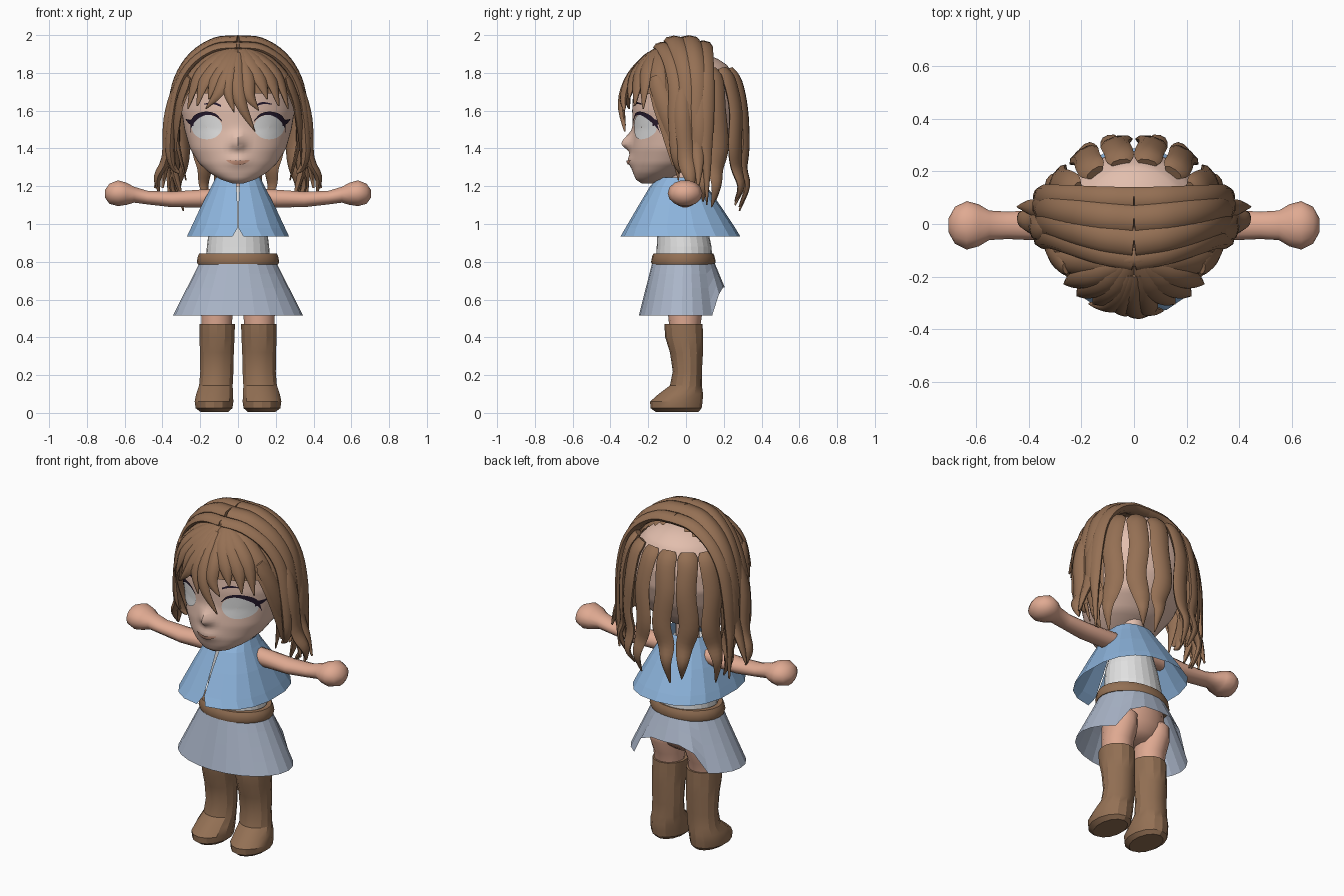
import bpy, bmesh, math
from mathutils import Vector as V

if "Cube" in bpy.data.objects:
    bpy.data.objects.remove(bpy.data.objects["Cube"])

def mat(name, rgb):
    m = bpy.data.materials.new(name)
    m.diffuse_color = [((c / 255 + .055) / 1.055) ** 2.4 for c in rgb] + [1]
    m.use_nodes = True
    m.node_tree.nodes["Principled BSDF"].inputs["Base Color"].default_value = m.diffuse_color
    return m

HAIR = mat("hair brown", (149, 112, 84))
BOOT = mat("leather brown", (147, 112, 84))
FACE = mat("pale skin", (226, 190, 173))
SKIN = mat("skin", (224, 170, 146))
BLUE = mat("cape blue", (141, 180, 220))
GREY = mat("skirt grey blue", (170, 181, 200))
WHITE = mat("white", (226, 226, 226))
DARK = mat("lash dark", (38, 26, 46))
LIP = mat("lip", (205, 152, 128))

def build(name, grids, material, angle=0, keep=None):
    """Join grids of points (rows, closed, capped) into one object."""
    bm = bmesh.new()
    for rows, closed, cap in grids:
        vs = [[bm.verts.new(p) for p in r] for r in rows]
        n = len(vs[0])
        for a, b in zip(vs, vs[1:]):
            for i in range(n if closed else n - 1):
                j = (i + 1) % n
                bm.faces.new((a[i], a[j], b[j], b[i]))
        if cap:
            bm.faces.new(vs[0])
            bm.faces.new(vs[-1])
    if keep:
        bad = [f for f in bm.faces if not keep(f.calc_center_median())]
        bmesh.ops.delete(bm, geom=bad, context='FACES')
    bmesh.ops.recalc_face_normals(bm, faces=bm.faces)
    me = bpy.data.meshes.new(name)
    bm.to_mesh(me)
    bm.free()
    me.materials.append(material)
    if angle:
        for p in me.polygons:
            p.use_smooth = True
        me.set_sharp_from_angle(angle=math.radians(angle))
    ob = bpy.data.objects.new(name, me)
    bpy.context.collection.objects.link(ob)
    return ob

def ring(z, cx, rx, yf, yb, n):
    cy, ry = (yf + yb) / 2, (yb - yf) / 2
    return [(cx + rx * math.sin(t), cy - ry * math.cos(t), z)
            for t in (2 * math.pi * i / n for i in range(n))]

def catmull(pts, k=4):
    pts = [V(p) for p in pts]
    q = [2 * pts[0] - pts[1]] + pts + [2 * pts[-1] - pts[-2]]
    out = []
    for a, b, c, d in zip(q, q[1:], q[2:], q[3:]):
        for i in range(k):
            t = i / k
            out.append(.5 * (2 * b + (c - a) * t + (2 * a - 5 * b + 4 * c - d) * t * t
                             + (3 * b - a - 3 * c + d) * t ** 3))
    return out + [pts[-1]]

def strand(pts, width, thick, start=.55, yk=1, n=8):
    """Flattened, tapering lock of hair along a path."""
    path = catmull(pts)
    rows, m = [], len(path) - 1
    for i, p in enumerate(path):
        t = i / m
        tan = (path[min(i + 1, m)] - path[max(i - 1, 0)]).normalized()
        out = V((p.x, p.y * yk, p.z - min(p.z, 1.55)))
        side = tan.cross(out).normalized()
        nor = side.cross(tan)
        f = min(1, start + 5 * t) * (1 if t < .55 else 1 - .93 * ((t - .55) / .45) ** 1.4)
        rows.append([p + side * (width / 2 * f * math.cos(a)) + nor * (thick / 2 * f ** .6 * math.sin(a))
                     for a in (2 * math.pi * j / n for j in range(n))])
    return rows, True, True

# Head: half-width, front and back depth by height, with nose and lip bumps
PROFILE = [(1.215, .03, -.235, -.17), (1.235, .09, -.265, -.1), (1.27, .15, -.28, -.02),
           (1.32, .205, -.288, .09), (1.4, .255, -.29, .19), (1.5, .283, -.28, .245),
           (1.6, .30, -.285, .275), (1.7, .29, -.28, .275), (1.78, .255, -.235, .255),
           (1.84, .2, -.17, .22), (1.88, .13, -.1, .16), (1.9, .05, -.03, .09)]

def section(z):
    z = max(PROFILE[0][0], min(PROFILE[-1][0], z))
    for a, b in zip(PROFILE, PROFILE[1:]):
        if z <= b[0]:
            t = (z - a[0]) / (b[0] - a[0])
            return [a[i] + (b[i] - a[i]) * t for i in (1, 2, 3)]

def bump(x, z):
    sz = .055 if z > 1.425 else .032
    return (.055 * math.exp(-(x / .032) ** 2 - ((z - 1.425) / sz) ** 2)
            + .02 * math.exp(-(x / .06) ** 2 - ((z - 1.335) / .035) ** 2))

def face_y(x, z):
    rx, yf, yb = section(z)
    mid = (yf + yb) / 2
    return mid - (mid - yf) * math.sqrt(max(.01, 1 - (x / rx) ** 2)) - bump(x, z)

heights = [1.215, 1.225] + [1.235 + .0145 * i for i in range(46)] + [1.9]
rows = []
for z in heights:
    rx, yf, yb = section(z)
    rows.append([(x, y - (bump(x, z) if y < (yf + yb) / 2 else 0), z)
                 for x, y, z in ring(z, 0, rx, yf, yb, 56)])
build("head", [(rows, True, True)], FACE, 60)
build("neck", [([ring(z, 0, .065, -.08, .05, 12) for z in (1.1, 1.32)], True, True)], FACE, 40)

# Face details laid on the surface
def stripe(pts, d=.007):
    """pts: (x, z, half height) along a painted line."""
    cols = [[(x, face_y(x, z + k * h) - d, z + k * h) for k in (-1, 0, 1)] for x, z, h in catmull(pts)]
    return cols, False, False

def disc(cx, cz, rx, rz, d):
    return [[(cx + rx * r * math.cos(a), face_y(cx + rx * r * math.cos(a), cz + rz * r * math.sin(a)) - d,
              cz + rz * r * math.sin(a)) for a in (2 * math.pi * i / 24 for i in range(24))]
            for r in (1, .75, .5, .25, .02)], True, False

eyes, lashes = [], []
for s in (1, -1):
    eyes.append(disc(s * .165, 1.513, .081, .065, .005))
    lashes.append(stripe([(s * .085, 1.545, .003), (s * .12, 1.577, .007), (s * .17, 1.586, .009),
                          (s * .22, 1.566, .016), (s * .247, 1.53, .02), (s * .254, 1.48, .004)], .008))
    lashes.append(stripe([(s * .235, 1.535, .018), (s * .26, 1.542, .01), (s * .277, 1.555, .002)], .009))
    lashes.append(stripe([(s * .09, 1.625, .005), (s * .13, 1.64, .006), (s * .18, 1.635, .002)]))
build("eyes", eyes, WHITE, 60)
build("lashes_and_brows", lashes, DARK, 60)
build("mouth", [stripe([(-.062, 1.337, .003), (-.03, 1.327, .01), (0, 1.323, .012),
                        (.03, 1.327, .01), (.062, 1.337, .003)])], LIP, 60)

# Hair cap under the locks: each column ends on the hairline, open behind the crown
def cap_point(a, f):
    y = -.02 - .312 * math.cos(a)
    low = 1.69 - .39 * max(0, min(1, (y + .2) / .13))
    end = math.acos((low - 1.58) / .36) / (math.pi / 2) if low > 1.58 else 1 + (1.58 - low) / .565
    s = f * end
    r = math.sin(min(s, 1) * math.pi / 2)
    z = 1.58 + .36 * math.cos(s * math.pi / 2) if s < 1 else 1.58 - .565 * (s - 1)
    return (.338 * r * math.sin(a), -.02 - .312 * r * math.cos(a), z)

rows = [[cap_point(2 * math.pi * i / 72, (k + .2) / 24.2) for i in range(72)] for k in range(25)]
build("hair_cap", [(rows, True, False)], HAIR, 40, lambda c: c.y < .105)

# Side curtains: bands arching over the crown and hanging past the cheeks
ARCH = [(0, 0), (.12, -.012), (.235, -.085), (.312, -.205), (.348, -.37), (.36, -.55)]
curtains = []
for s in (1, -1):
    for y0, y1, top, width, tip in ((-.125, -.045, 1.937, .10, (.31, 1.27)), (-.065, .005, 1.97, .11, (.4, 1.19)),
                                    (.015, .055, 1.972, .11, (.44, 1.19)), (.09, .1, 1.945, .10, (.36, 1.1))):
        pts = [(s * x, y0 + (y1 - y0) * min(1, x / .3) ** 1.5, top + dz) for x, dz in ARCH]
        pts += [(s * (.37 + tip[0]) / 2, y1 + .01, 1.3), (s * tip[0], y1 + .01, tip[1])]
        curtains.append(strand(pts, width, .055, 1, .2))
    # outer flicks, thin inner locks and cheek locks
    curtains.append(strand([(s * .33, -.02, 1.72), (s * .37, -.02, 1.55), (s * .38, 0, 1.35),
                            (s * .425, .02, 1.25), (s * .42, .04, 1.17)], .09, .05))
    curtains.append(strand([(s * .33, .08, 1.7), (s * .36, .08, 1.5), (s * .34, .07, 1.3),
                            (s * .3, .06, 1.14)], .10, .05))
    curtains.append(strand([(s * .26, -.17, 1.78), (s * .312, -.12, 1.63), (s * .325, -.065, 1.46),
                            (s * .275, -.04, 1.23)], .085, .03))
# small knot where the front bands meet
curtains.append(strand([(-.06, -.14, 1.915), (-.03, -.135, 1.94), (.03, -.135, 1.94), (.06, -.14, 1.915)],
                       .06, .04))
build("hair_sides", curtains, HAIR, 45)

# Bangs fanning from the parting, laid on the brow
def brow(x, z):
    return (x, -.02 - .325 * math.sqrt(max(0, 1 - (x / .345) ** 2 - ((z - 1.58) / .375) ** 2)), z)

bangs = []
for s in (1, -1):
    for path, width in (([(.02, 1.925), (.07, 1.85), (.12, 1.76), (.155, 1.66)], .09),
                        ([(.03, 1.925), (.11, 1.85), (.18, 1.75), (.215, 1.625)], .09),
                        ([(.04, 1.92), (.15, 1.85), (.22, 1.76), (.265, 1.61)], .085)):
        bangs.append(strand([brow(s * x, z) for x, z in path], width, .04))
    bangs.append(strand([(s * .05, -.14, 1.92), (s * .16, -.15, 1.865), (s * .25, -.15, 1.77),
                         (s * .305, -.13, 1.64), (s * .312, -.105, 1.5)], .09, .04))
for path, width in (([(0, 1.9), (-.005, 1.78), (.015, 1.64), (.09, 1.49)], .075),
                    ([(.02, 1.9), (.05, 1.78), (.06, 1.68), (.11, 1.6)], .075),
                    ([(-.01, 1.9), (-.04, 1.8), (-.05, 1.7), (-.02, 1.59)], .07),
                    ([(-.02, 1.9), (-.06, 1.8), (-.1, 1.7), (-.17, 1.61)], .075)):
    bangs.append(strand([brow(x, z) for x, z in path], width, .045))
build("hair_bangs", bangs, HAIR, 45)

# Back locks hanging in a row below the bare crown
locks = []
for k, deg in enumerate((11, 34, 57, 78)):
    for s in (1, -1):
        a = math.radians(deg) * s
        wave = .025 * s * (-1) ** k
        tip = 1.07 + .03 * (k % 2) + (.02 if s > 0 else 0)
        pts = [(math.sin(a + w) * (r + .03), math.cos(a + w) * r, z) for r, z, w in
               ((.235, 1.82, 0), (.28, 1.75, 0), (.312, 1.6, wave), (.318, 1.42, -wave),
                (.312, 1.3, 2 * wave), (.335, 1.2, 3 * wave), (.295, tip, 4 * wave))]
        locks.append(strand(pts, .11, .045, .7))
build("hair_back", locks, HAIR, 45)

# Arms with rounded hands
arms = []
for s in (1, -1):
    rows = [[(s * x, -.005 + ry * math.cos(a), z + rz * math.sin(a)) for a in
             (2 * math.pi * i / 14 for i in range(14))] for x, z, ry, rz in
            ((.08, 1.14, .05, .05), (.2, 1.135, .055, .048), (.35, 1.13, .058, .042), (.48, 1.14, .052, .037),
             (.55, 1.155, .056, .043), (.59, 1.16, .08, .06), (.635, 1.163, .092, .07),
             (.68, 1.16, .07, .055), (.705, 1.16, .025, .02))]
    arms.append((rows, True, True))
build("arms", arms, SKIN, 60)

# Shirt, belt and cape
build("shirt", [([ring(.8, 0, .17, -.16, .14, 24), ring(.88, 0, .165, -.155, .135, 24),
                  ring(1.0, 0, .15, -.15, .11, 24), ring(1.2, 0, .09, -.12, .07, 24)], True, True)], WHITE)
build("belt", [([ring(z, 0, .218 - d, -.185 + d, .157 - d, 24) for z, d in
                 ((.785, .03), (.785, .006), (.8, 0), (.83, .006), (.845, .014), (.845, .04))], True, False)],
      BOOT, 35)
rows = []
for z, rx, cy, ry, gap in ((1.245, .12, -.035, .115, 3), (1.2, .142, -.04, .15, 2), (1.1, .195, -.035, .215, .4),
                           (.98, .252, -.03, .29, .2), (.935, .272, -.03, .317, 4)):
    row = []
    for i in range(19):
        a = math.radians(gap + (360 - 2 * gap) * i / 18)
        s, c = math.sin(a), math.cos(a)
        row.append((rx * math.copysign(abs(s) ** .85, s), cy - ry * math.copysign(abs(c) ** .8, c), z))
    rows.append(row)
build("cape", [(rows, False, False)], BLUE)

# Skirt with its hem lifted at the back
rows = []
for t in (0, .25, .5, .75, 1):
    row = []
    for i in range(24):
        a = 2 * math.pi * i / 24
        lift = max(0, min(1, (-math.cos(a) - .715) / .2))
        hem = .515 + .15 * lift
        front, back = -.175 - .075 * t, .145 + .06 * t
        row.append(((.195 + .15 * t) * math.sin(a), (front + back) / 2 - (back - front) / 2 * math.cos(a),
                    .81 + (hem - .81) * t))
    rows.append(row)
build("skirt", [(rows, True, False)], GREY)

# Hips, thighs and boots
build("hips", [([ring(z, 0, r, -.13 * k, .13 * k, 20) for z, r, k in
                 ((.56, .08, .45), (.59, .14, .75), (.64, .18, .95), (.7, .185, 1), (.8, .165, 1))], True, True)],
      SKIN, 60)
thighs, boots = [], []
for s in (1, -1):
    thighs.append(([ring(z, s * .112, r, yf, yb, 14) for z, r, yf, yb in
                    ((.42, .08, -.085, .07), (.52, .085, -.095, .085), (.6, .088, -.1, .125),
                     (.66, .08, -.09, .13), (.71, .05, -.05, .08))], True, True))
    boots.append(([ring(z, s * x, r, yf, yb, 14) for z, x, r, yf, yb in
                   ((.005, .125, .075, -.16, .065), (.025, .127, .1, -.188, .083), (.06, .127, .105, -.19, .088),
                    (.1, .124, .1, -.145, .09), (.145, .117, .091, -.085, .084), (.22, .112, .09, -.07, .084),
                    (.32, .112, .092, -.085, .09), (.4, .111, .095, -.11, .09),
                    (.47, .11, .096, -.115, .088), (.47, .11, .08, -.1, .073))], True, True))
build("thighs", thighs, SKIN, 60)
build("boots", boots, BOOT, 25)
